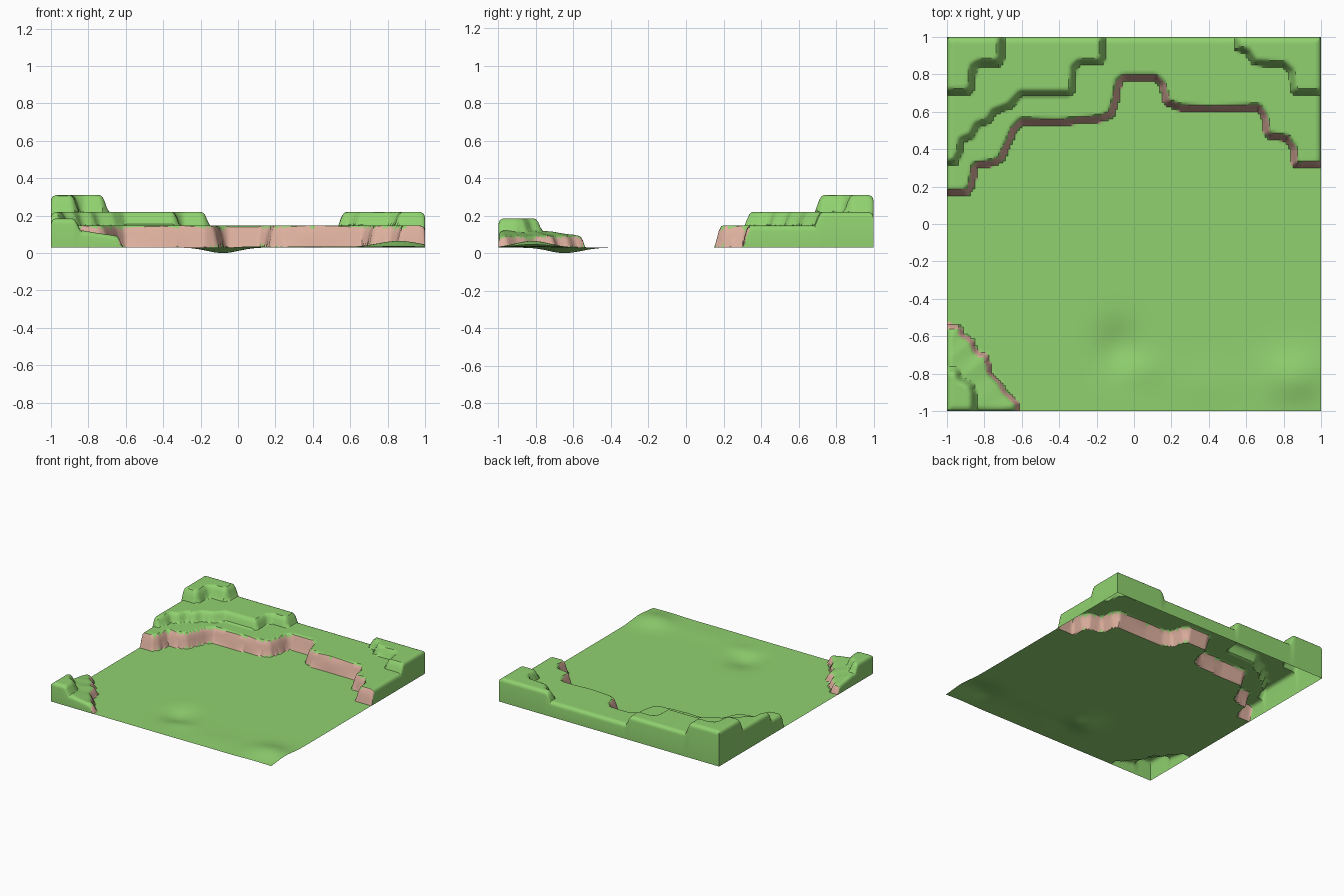
import bpy, math

if "Cube" in bpy.data.objects:
    bpy.data.objects.remove(bpy.data.objects["Cube"])

GROUND = 0.03

# Terrace foot lines seen from above (x, y); each ends just outside the tile
MAIN = [(-1.1, .155), (-.89, .155), (-.855, .2), (-.84, .3), (-.74, .315), (-.7, .34), (-.63, .5),
        (-.6, .535), (-.4, .53), (-.17, .55), (-.11, .58), (-.085, .66), (-.07, .755), (-.05, .77),
        (.11, .77), (.14, .74), (.165, .64), (.24, .61), (.4, .6), (.66, .61), (.685, .57),
        (.7, .48), (.72, .46), (.81, .445), (.84, .4), (.85, .31), (.88, .3), (1.1, .305)]
LEFT_2 = [(-1.1, .315), (-.95, .315), (-.92, .38), (-.91, .44), (-.86, .46), (-.83, .52),
          (-.77, .54), (-.74, .59), (-.66, .62), (-.6, .685), (-.34, .685), (-.315, .71),
          (-.31, .83), (-.29, .85), (-.18, .85), (-.155, .88), (-.155, 1.1)]
LEFT_3 = [(-1.1, .69), (-.88, .69), (-.855, .72), (-.845, .83), (-.82, .845), (-.72, .845),
          (-.695, .88), (-.695, 1.1)]
RIGHT_2 = [(.53, 1.1), (.54, .93), (.6, .91), (.64, .85), (.8, .84), (.83, .81), (.84, .71),
           (.86, .69), (1.1, .69)]
FRONT_1 = [(-1.1, -.53), (-.93, -.54), (-.91, -.59), (-.86, -.62), (-.84, -.68), (-.78, -.7),
           (-.76, -.8), (-.71, -.85), (-.68, -.9), (-.62, -.95), (-.61, -1.1)]
FRONT_2 = [(-1.1, -.77), (-.94, -.77), (-.92, -.82), (-.86, -.85), (-.845, -.9), (-.845, -1.1)]

BL, BR, FL = (-1.1, 1.1), (1.1, 1.1), (-1.1, -1.1)
# line, closing corners, height, cliff width, is rock
TERRACES = [(MAIN, [BR, BL], .118, .04, True), (LEFT_2, [BL], .072, .04, False),
            (LEFT_3, [BL], .09, .045, False), (RIGHT_2, [BR], .072, .04, False),
            (FRONT_1, [FL], .055, .03, True), (FRONT_2, [FL], .065, .04, False)]


def inside(x, y, poly):
    hit = False
    for (ax, ay), (bx, by) in zip(poly, poly[1:] + poly[:1]):
        if (ay > y) != (by > y) and x < ax + (y - ay) * (bx - ax) / (by - ay):
            hit = not hit
    return hit


def depth(x, y, line, corners):
    """Distance behind the foot line, zero in front of it."""
    if not inside(x, y, line + corners):
        return 0.0
    best = 9.0
    for (ax, ay), (bx, by) in zip(line, line[1:]):
        dx, dy = bx - ax, by - ay
        t = max(0, min(1, ((x - ax) * dx + (y - ay) * dy) / (dx * dx + dy * dy)))
        best = min(best, (x - ax - t * dx) ** 2 + (y - ay - t * dy) ** 2)
    return math.sqrt(best)


def bump(x, y, cx, cy, rx, ry):
    return math.exp(-((x - cx) / rx) ** 2 - ((y - cy) / ry) ** 2)


def sample(x, y):
    """Ground height, terrace height and rock flag at a point."""
    ground = GROUND - .03 * bump(x, y, -.08, -.65, .12, .13)
    ground += .008 * bump(x, y, .03, -.78, .12, .08) + .035 * bump(x, y, .86, -.82, .16, .13)
    ground += .006 * bump(x, y, .4, -.85, .2, .12)
    rise, rock = 0.0, 0.0
    for line, corners, h, w, is_rock in TERRACES:
        d = depth(x, y, line, corners)
        if d <= 0:
            continue
        t = min(1, d / w)
        rise += h * (1 - (1 - t) ** 2)
        if line is FRONT_1:
            rise += .035 * min(1, d / .16)
        if is_rock and d < w * .62:
            rock = 1.0
    # rounded rim along the tile border
    r = .03
    e = min(1 - abs(x), 1 - abs(y))
    if e < r:
        rise -= min(rise * .6, r - math.sqrt(max(0, r * r - (r - e) ** 2)))
    return ground, rise, rock


# Sampling lines: even spacing with extra lines near the border
N = 160
axis = sorted([-1 + 2 * i / N for i in range(N + 1)] + [-.997, -.992, .992, .997])
n = len(axis)
verts, faces, mats, rises = [], [], [], []
rocks = []
for y in axis:
    for x in axis:
        g, rise, rock = sample(x, y)
        verts.append((x, y, g + rise))
        rises.append(rise)
        rocks.append(rock)

# Land surface
for j in range(n - 1):
    for i in range(n - 1):
        a = j * n + i
        f = (a, a + 1, a + n + 1, a + n)
        faces.append(f)
        mats.append(1 if sum(rocks[k] for k in f) >= 2 else 0)

# Outer walls below the raised border
border = ([i for i in range(n)] + [j * n + n - 1 for j in range(1, n)]
          + [(n - 1) * n + i for i in range(n - 2, -1, -1)] + [j * n for j in range(n - 2, -1, -1)])
base = {}
for a, b in zip(border, border[1:]):
    if rises[a] < .001 and rises[b] < .001:
        continue
    for k in (a, b):
        if k not in base:
            base[k] = len(verts)
            verts.append((verts[k][0], verts[k][1], GROUND - .001))
    faces.append((b, a, base[a], base[b]))
    mats.append(0)

mesh = bpy.data.meshes.new("terraced_land")
mesh.from_pydata(verts, [], faces)
for name, colour in (("grass green", (.28, .64, .16, 1)), ("rock pink", (.72, .43, .34, 1))):
    m = bpy.data.materials.new(name)
    m.diffuse_color = colour
    m.use_nodes = True
    m.node_tree.nodes["Principled BSDF"].inputs["Base Color"].default_value = m.diffuse_color
    mesh.materials.append(m)
mesh.polygons.foreach_set("material_index", mats)
mesh.update()

land = bpy.data.objects.new("terraced_land", mesh)
bpy.context.collection.objects.link(land)
bpy.context.view_layer.objects.active = land
land.select_set(True)
bpy.ops.object.shade_smooth_by_angle(angle=math.radians(35))
